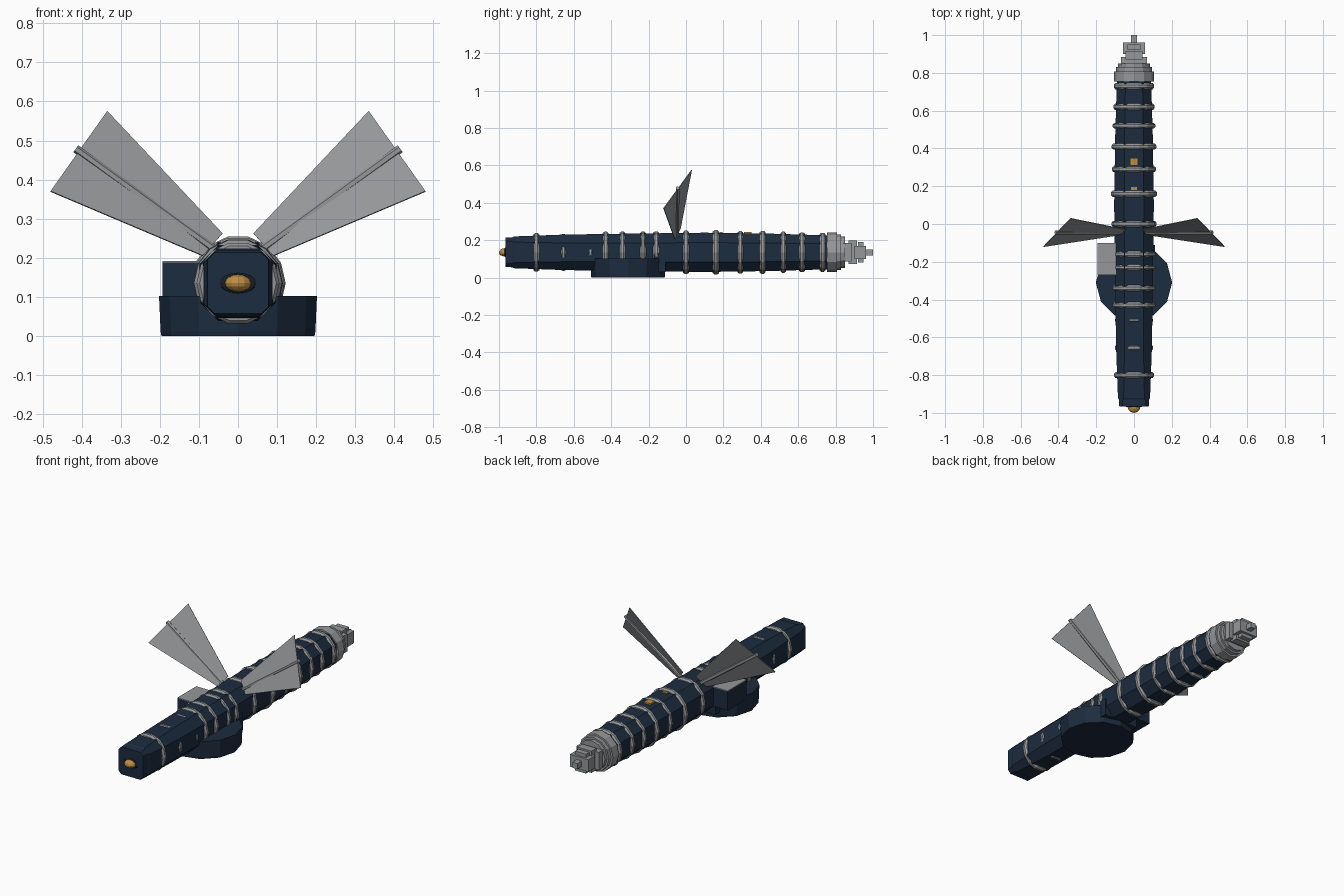
import bpy, bmesh, math
from mathutils import Vector, Matrix

if "Cube" in bpy.data.objects:
    bpy.data.objects.remove(bpy.data.objects["Cube"])

CZ = 0.135  # height of the tube axis


def material(name, rgb):
    m = bpy.data.materials.new(name)
    m.diffuse_color = (*rgb, 1)
    m.use_nodes = True
    m.node_tree.nodes["Principled BSDF"].inputs["Base Color"].default_value = m.diffuse_color
    return m


NAVY = material("navy", (0.012, 0.025, 0.05))
GOLD = material("gold", (0.5, 0.27, 0.06))
GREY = material("grey", (0.3, 0.31, 0.32))
DARK = material("dark", (0.01, 0.013, 0.02))


def make(name, bm, mat):
    bmesh.ops.recalc_face_normals(bm, faces=bm.faces)
    me = bpy.data.meshes.new(name)
    bm.to_mesh(me)
    bm.free()
    me.materials.append(mat)
    ob = bpy.data.objects.new(name, me)
    bpy.context.collection.objects.link(ob)
    return ob


def loft(name, loops, mat):
    bm = bmesh.new()
    rings = [[bm.verts.new(p) for p in loop] for loop in loops]
    n = len(rings[0])
    for a, b in zip(rings, rings[1:]):
        for i in range(n):
            bm.faces.new((a[i], a[(i + 1) % n], b[(i + 1) % n], b[i]))
    bm.faces.new(rings[0])
    bm.faces.new(rings[-1])
    return make(name, bm, mat)


def octagon(y, a, f):
    pts = [(f, a), (a, f), (a, -f), (f, -a), (-f, -a), (-a, -f), (-a, f), (-f, a)]
    return [(x, y, CZ + z) for x, z in pts]


def circle(y, r, n):
    return [(r * math.cos(2 * math.pi * i / n), y, CZ + r * math.sin(2 * math.pi * i / n))
            for i in range(n)]


def box(name, x, y, z, mat):
    bm = bmesh.new()
    lo, hi = Vector((x[0], y[0], z[0])), Vector((x[1], y[1], z[1]))
    m = Matrix.Translation((lo + hi) / 2) @ Matrix.Diagonal((*(hi - lo), 1))
    bmesh.ops.create_cube(bm, size=1, matrix=m)
    return make(name, bm, mat)


def ellipsoid(name, centre, radii, mat):
    bm = bmesh.new()
    m = Matrix.Translation(centre) @ Matrix.Diagonal((*radii, 1))
    bmesh.ops.create_uvsphere(bm, u_segments=12, v_segments=8, radius=1, matrix=m)
    return make(name, bm, mat)


def hoop(name, y, r, w, n=14):
    # pointed band: outer ridge with sloping shoulders
    bm = bmesh.new()
    prof = [(-w, r - 0.022), (-w, r - 0.008), (-w * 0.4, r), (w * 0.4, r),
            (w, r - 0.008), (w, r - 0.022)]
    rings = [[bm.verts.new(p) for p in circle(y + dy, rr, n)] for dy, rr in prof]
    for a, b in zip(rings, rings[1:] + rings[:1]):
        for i in range(n):
            bm.faces.new((a[i], a[(i + 1) % n], b[(i + 1) % n], b[i]))
    return make(name, bm, GREY)


# main tube
loft("tube", [octagon(y, a, f) for y, a, f in (
    (-0.965, 0.078, 0.06), (-0.93, 0.08, 0.06), (-0.92, 0.085, 0.055), (-0.65, 0.095, 0.05),
    (-0.3, 0.1, 0.05), (0.1, 0.105, 0.052), (0.45, 0.1, 0.05), (0.78, 0.09, 0.045))], NAVY)

# hoops along the tube: position, radius, half width
for i, (y, r, w) in enumerate((
        (-0.8, 0.106, 0.016), (-0.655, 0.101, 0.016), (-0.51, 0.1005, 0.012), (-0.43, 0.113, 0.016),
        (-0.34, 0.114, 0.016), (-0.23, 0.114, 0.015), (-0.16, 0.115, 0.017), (0, 0.119, 0.017),
        (0.16, 0.122, 0.017), (0.29, 0.117, 0.015), (0.41, 0.118, 0.016), (0.52, 0.113, 0.015),
        (0.62, 0.109, 0.017), (0.73, 0.107, 0.017))):
    hoop(f"hoop_{i}", y, r, w)

# nose light
ellipsoid("nose_rim", (0, -0.965, CZ), (0.047, 0.008, 0.026), DARK)
ellipsoid("nose_light", (0, -0.968, CZ), (0.034, 0.032, 0.022), GOLD)

# gold markers on top
box("top_marker", (-0.02, 0.02), (0.31, 0.35), (0.22, 0.245), GOLD)
box("small_marker", (-0.015, 0.015), (0.18, 0.195), (0.22, 0.245), GOLD)

# stepped tail
for i, (y0, y1, r) in enumerate(((0.755, 0.808, 0.106), (0.805, 0.83, 0.095), (0.825, 0.85, 0.085))):
    loft(f"tail_ring_{i}", [circle(y0, r, 12), circle(y1, r, 12)], GREY)
for i, (y0, y1, a, b) in enumerate(((0.84, 0.885, 0.07, 0.05), (0.87, 0.915, 0.045, 0.062),
                                    (0.9, 0.962, 0.058, 0.035), (0.92, 0.95, 0.035, 0.055),
                                    (0.95, 1.0, 0.016, 0.016))):
    box(f"tail_block_{i}", (-a, a), (y0, y1), (CZ - b, CZ + b), GREY)

# twelve-sided pedestal
base = [(0.202 * math.cos(math.pi * i / 6), -0.31 + 0.202 * math.sin(math.pi * i / 6))
        for i in range(12)]
loft("pedestal", [[(x * s, -0.31 + (y + 0.31) * s, z) for x, y in base]
                  for z, s in ((0, 0.97), (0.01, 0.98), (0.102, 1))], NAVY)
box("rear_bracket", (-0.11, 0.11), (-0.17, -0.11), (0.03, 0.13), NAVY)

# side pod
box("side_pod", (-0.193, -0.08), (-0.27, -0.1), (0.08, 0.188), NAVY)
box("side_pod_lid", (-0.193, -0.08), (-0.27, -0.1), (0.188, 0.192), GREY)

# mirrored fins with centre ribs
for side, s in (("right", 1), ("left", -1)):
    quad = [Vector((s * x, y, z)) for x, y, z in (
        (0.04, -0.03, 0.262), (0.335, 0.03, 0.575), (0.48, -0.12, 0.37), (0.09, -0.06, 0.205))]
    n = (quad[1] - quad[0]).cross(quad[2] - quad[0]).normalized() * 0.002
    loft(f"{side}_fin", [[p - n for p in quad], [p + n for p in quad]], GREY)
    a, b = Vector((s * 0.065, -0.047, 0.225)), Vector((s * 0.415, -0.045, 0.479))
    bm = bmesh.new()
    rot = (b - a).to_track_quat('Z', 'Y').to_matrix().to_4x4()
    bmesh.ops.create_cone(bm, cap_ends=True, segments=6, radius1=0.011, radius2=0.011,
                          depth=(b - a).length, matrix=Matrix.Translation((a + b) / 2) @ rot)
    make(f"{side}_fin_rib", bm, GREY)
